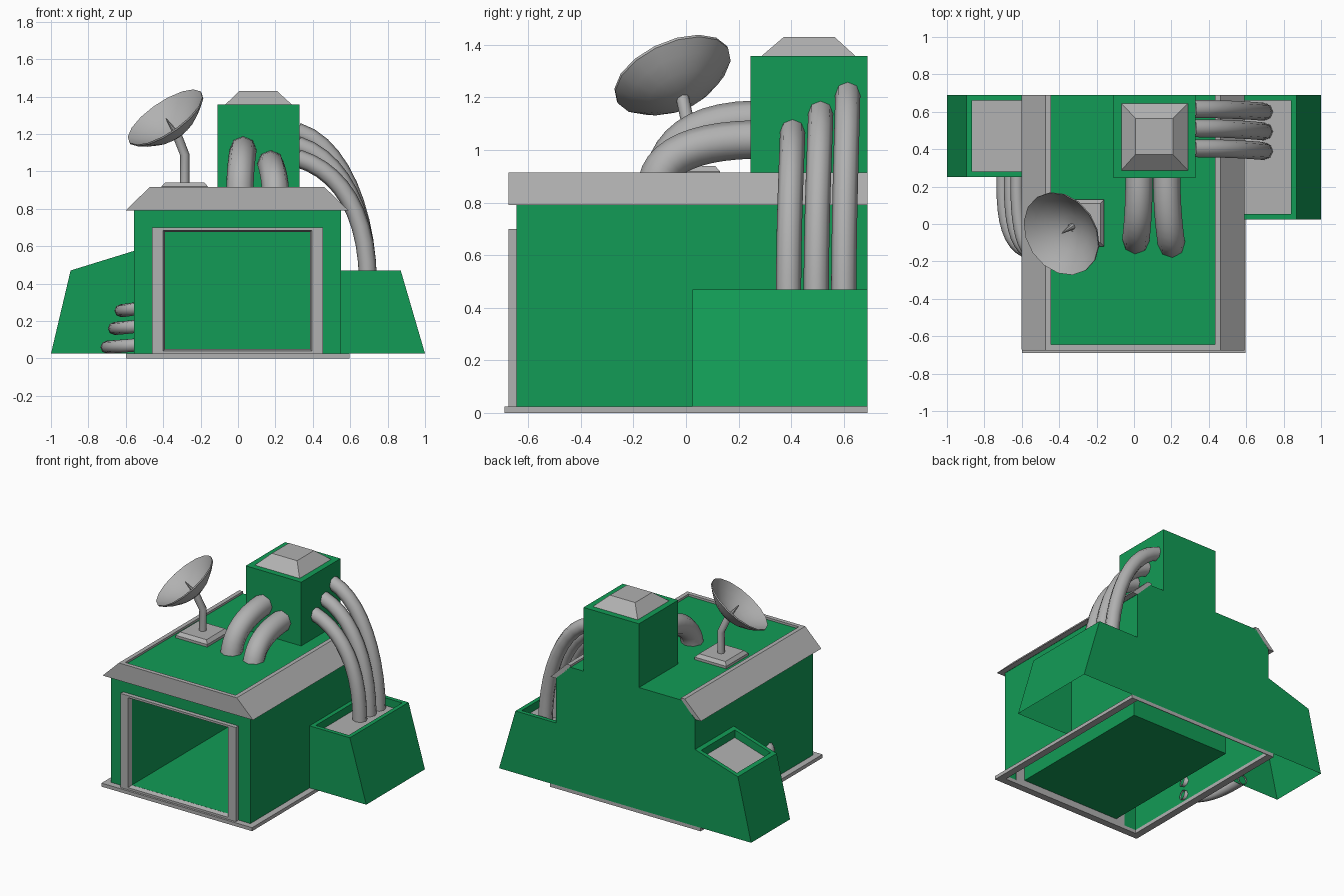
import bpy, bmesh, math
from mathutils import Vector

if "Cube" in bpy.data.objects:
    bpy.data.objects.remove(bpy.data.objects["Cube"])


def material(name, rgb):
    m = bpy.data.materials.new(name)
    m.diffuse_color = (*rgb, 1)
    m.use_nodes = True
    m.node_tree.nodes["Principled BSDF"].inputs["Base Color"].default_value = m.diffuse_color
    return m


GREEN = material("green", (0.006, 0.33, 0.093))
GREY = material("grey", (0.44, 0.44, 0.44))


def loft(name, loops, mat, ring=False, smooth=False, edit=None):
    """Bridge equal loops of points; close them with caps, or into a ring."""
    bm = bmesh.new()
    rows = [[bm.verts.new(p) for p in loop] for loop in loops]
    pairs = list(zip(rows, rows[1:])) + ([(rows[-1], rows[0])] if ring else [])
    n = len(rows[0])
    for a, b in pairs:
        for i in range(n):
            j = (i + 1) % n
            bm.faces.new((a[i], a[j], b[j], b[i]))
    if not ring:
        bm.faces.new(rows[0])
        bm.faces.new(rows[-1])
    bmesh.ops.recalc_face_normals(bm, faces=bm.faces)
    if edit:
        edit(bm)
    me = bpy.data.meshes.new(name)
    bm.to_mesh(me)
    bm.free()
    me.materials.append(mat)
    me.materials.append(GREY)
    ob = bpy.data.objects.new(name, me)
    bpy.context.collection.objects.link(ob)
    if smooth:
        bpy.ops.object.select_all(action='DESELECT')
        ob.select_set(True)
        bpy.context.view_layer.objects.active = ob
        bpy.ops.object.shade_smooth_by_angle(angle=math.radians(40))
    return ob


def flat(x0, x1, y0, y1, z):
    return [(x0, y0, z), (x1, y0, z), (x1, y1, z), (x0, y1, z)]


def upright(x0, x1, z0, z1, y):
    return [(x0, y, z0), (x1, y, z0), (x1, y, z1), (x0, y, z1)]


def prism(name, profile, y0, y1, mat, edit=None):
    return loft(name, [[(x, y, z) for x, z in profile] for y in (y0, y1)], mat, edit=edit)


def drop_bottom(bm):
    gone = [f for f in bm.faces if f.normal.z < -0.9 and f.calc_center_median().z < 0.03]
    bmesh.ops.delete(bm, geom=gone, context='FACES')


# Main hall, hollowed through the doorway, open underneath
body = prism("hall", [(-.555, .025), (-.555, .79), (-.45, .9), (.44, .9), (.55, .79), (.55, .025)],
             -.645, .69, GREEN)
cutter = loft("door_cutter", [upright(-.39, .385, .05, .675, y) for y in (-.8, .46)], GREEN)
mod = body.modifiers.new("doorway", 'BOOLEAN')
mod.object, mod.operation, mod.solver = cutter, 'DIFFERENCE', 'EXACT'
bpy.context.view_layer.objects.active = body
bpy.ops.object.modifier_apply(modifier=mod.name)
bpy.data.objects.remove(cutter)
bm = bmesh.new()
bm.from_mesh(body.data)
drop_bottom(bm)
bm.to_mesh(body.data)
bm.free()

# Base skirt and door frame
loft("base_skirt", [flat(-.6, .595, -.69, .69, 0), flat(-.6, .595, -.69, .69, .025),
                    flat(-.55, .545, -.64, .685, .025), flat(-.55, .545, -.64, .685, 0)], GREY, ring=True)
loft("door_frame", [upright(-.46, .455, .025, .7, -.643), upright(-.46, .455, .025, .7, -.675),
                    upright(-.4, .395, .04, .685, -.675), upright(-.39, .385, .05, .675, -.643)],
     GREY, ring=True)

# Roof edge: sloped side panels and a front board
for side, s, c in (("left", -1, -.005), ("right", 1, -.005)):
    prism(side + "_roof_edge", [(s * x + c, z) for x, z in
          ((.597, .79), (.468, .915), (.438, .915), (.438, .897), (.556, .79))], -.67, .69, GREY)
prism("front_roof_edge", [(-.6, .79), (-.473, .915), (.463, .915), (.592, .79)], -.675, -.645, GREY)


# Side pods with sunken grey tops, open underneath
def pod_edit(bm):
    drop_bottom(bm)
    inner = [f for f in bm.faces if abs(f.normal.x) > .99]
    bmesh.ops.delete(bm, geom=inner, context='FACES')
    top = [f for f in bm.faces if f.normal.z > .9]
    bmesh.ops.inset_region(bm, faces=top, thickness=.042, use_boundary=True)
    wall = bmesh.ops.extrude_face_region(bm, geom=top)
    floor = [g for g in wall["geom"] if isinstance(g, bmesh.types.BMFace)]
    bmesh.ops.translate(bm, vec=(0, 0, -.055), verts=list({v for f in floor for v in f.verts}))
    for f in floor:
        f.material_index = 1
    bmesh.ops.delete(bm, geom=[f for f in top if f.is_valid and f not in floor], context='FACES')


prism("right_pod", [(.55, .025), (1, .025), (.87, .47), (.55, .47)], .025, .69, GREEN, pod_edit)
prism("left_pod", [(-.555, .025), (-1, .025), (-.895, .47), (-.555, .575)], .25, .69, GREEN, pod_edit)

# Tower and its cap
loft("tower", [flat(-.11, .33, .245, .69, z) for z in (.9, 1.357)], GREEN)
loft("tower_cap", [flat(-.068, .288, .287, .645, 1.357), flat(.008, .208, .372, .565, 1.43)], GREY)


# Pipes
def pipe(name, radius, pts, kind='BEZIER'):
    """Bezier pts are (position, handle) for start and end; otherwise a plain path."""
    cu = bpy.data.curves.new(name, 'CURVE')
    cu.dimensions, cu.bevel_depth, cu.bevel_resolution = '3D', radius, 2
    cu.resolution_u = 10
    sp = cu.splines.new(kind)
    if kind == 'BEZIER':
        sp.bezier_points.add(len(pts) - 1)
        for i, (bp, (p, h)) in enumerate(zip(sp.bezier_points, pts)):
            p, h = Vector(p), Vector(h)
            bp.handle_left_type = bp.handle_right_type = 'FREE'
            bp.co = p
            bp.handle_right, bp.handle_left = (h, 2 * p - h) if i == 0 else (2 * p - h, h)
    else:
        sp.points.add(len(pts) - 1)
        for q, p in zip(sp.points, pts):
            q.co = (*p, 1)
    cu.materials.append(GREY)
    ob = bpy.data.objects.new(name, cu)
    bpy.context.collection.objects.link(ob)
    bpy.ops.object.select_all(action='DESELECT')
    ob.select_set(True)
    bpy.context.view_layer.objects.active = ob
    bpy.ops.object.convert(target='MESH')


for i, (xa, xb, z, y) in enumerate(((.027, .01, 1.115, -.09), (.175, .2, 1.04, -.11))):
    pipe(f"roof_pipe_{i}", .073, [((xa, .26, z), (xa, .03, z - .005)),
                                  ((xb, y, .88), (xb, y + .02, .88 + (z - .88) * .6))])
for i, (ya, yb, z) in enumerate(((.405, .39, 1.07), (.512, .495, 1.14), (.615, .6, 1.212))):
    pipe(f"tower_pipe_{i}", .048, [((.32, ya, z), (.55, ya, z - .07)),
                                   ((.695, yb, .41), (.69, yb, .78))])
for i, (x, z) in enumerate(((-.7, .06), (-.66, .16), (-.625, .255))):
    pipe(f"side_pipe_{i}", .035, [((x, .26, z), (x - .005, .03, z)),
                                  ((-.54, -.16, z + .012), (x + .02, -.13, z))])

# Antenna: foot, bent mast, dish and feed
loft("antenna_foot", [flat(-.41, -.16, -.12, .13, .9), flat(-.41, -.16, -.12, .13, .918),
                      flat(-.39, -.18, -.1, .11, .94)], GREY)
pipe("antenna_mast", .025, [(-.285, .01, .92), (-.285, .01, 1.09), (-.33, -.015, 1.205)], 'POLY')
axis = Vector((-.525, -.35, .775)).normalized()
rot = axis.to_track_quat('Z', 'Y')
centre = Vector((-.39, -.053, 1.29))


def lathe(name, profile, sides):
    loft(name, [[centre + rot @ Vector((r * math.cos(a), r * math.sin(a), h))
                 for a in (2 * math.pi * k / sides for k in range(sides))]
                for r, h in profile], GREY, smooth=True)


R, D = .235, .115
steps = (.02, .3, .55, .8, 1)
bowl = [(R * t, D * (t * t - 1)) for t in steps]
lathe("dish", [(r, h - .01) for r, h in bowl] + bowl[::-1], 16)
lathe("dish_feed", [(.018, -D), (.003, -.01)], 8)
